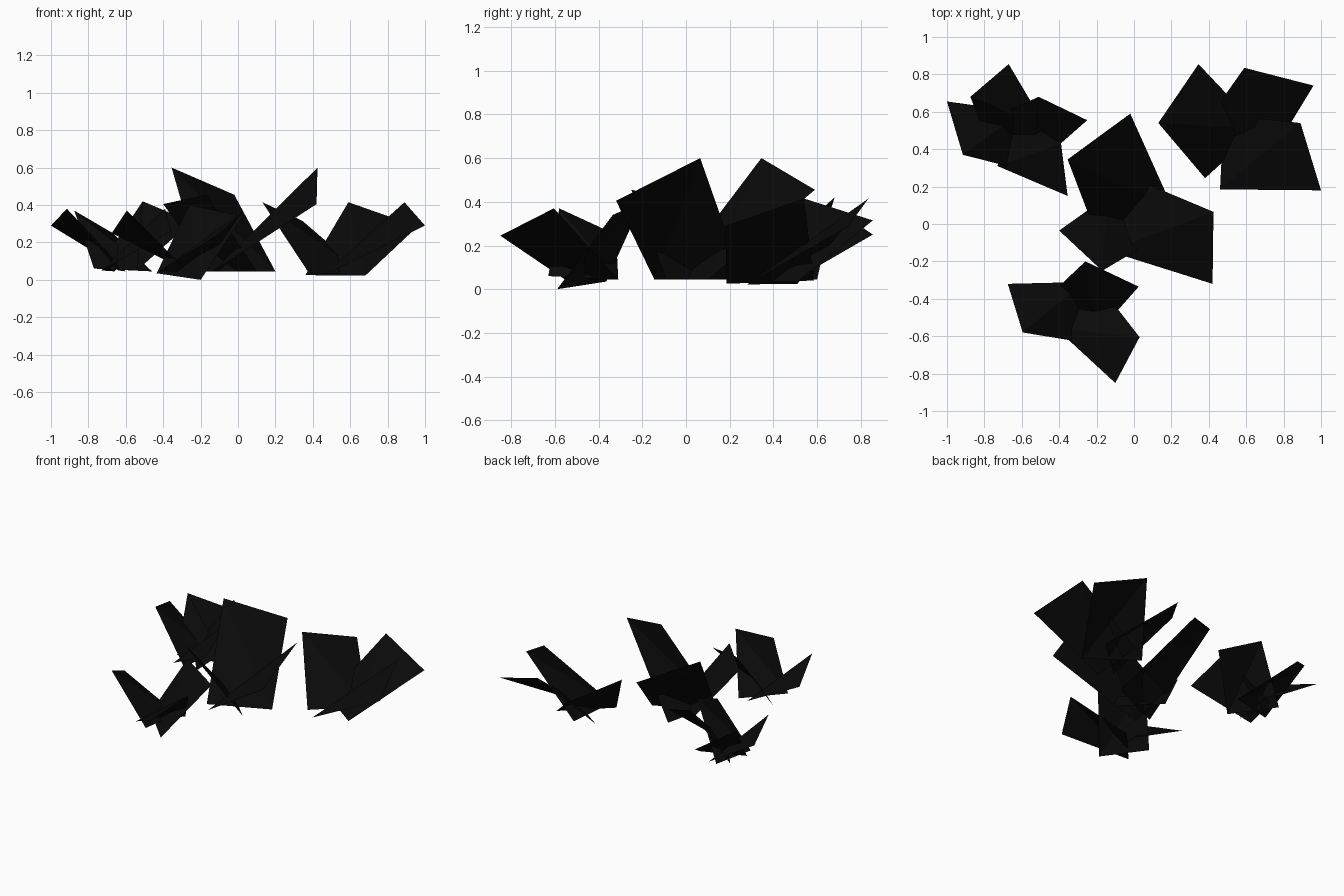
import bpy

# One near-black leaf colour
mat = bpy.data.materials.new("leaf black")
mat.diffuse_color = (0.003, 0.003, 0.003, 1)


def leaf(name, low_tip, high_tip, high_base, low_base):
    """A four-cornered leaf card with one fold from its high tip to its low base."""
    me = bpy.data.meshes.new(name)
    me.from_pydata([low_tip, high_tip, high_base, low_base], [],
                   [(0, 1, 3), (1, 2, 3)])
    me.materials.append(mat)
    ob = bpy.data.objects.new(name, me)
    bpy.context.collection.objects.link(ob)


def plant(name, leaves):
    for i, corners in enumerate(leaves, 1):
        leaf(f"{name}_leaf_{i}", *corners)


# Back right plant
plant("back_right_plant", [
    ((1.0, .18, .29), (.89, .54, .415), (.48, .585, .04), (.46, .185, .025)),
    ((.96, .74, .285), (.59, .835, .415), (.36, .51, .025), (.68, .28, .022)),
    ((.345, .855, .315), (.13, .54, .415), (.38, .245, .035), (.67, .51, .035)),
])

# Tall middle plant
plant("middle_plant", [
    ((.42, -.32, .405), (.425, .065, .6), (-.04, .26, .045), (-.135, -.145, .045)),
    ((-.02, .59, .455), (-.355, .345, .6), (-.195, -.075, .045), (.2, .1, .045)),
    ((-.4, -.035, .405), (-.17, -.25, .455), (.1, -.09, .045), (-.14, .15, .045)),
])

# Back left plant, four leaves
plant("back_left_plant", [
    ((-1.0, .655, .29), (-.915, .37, .38), (-.64, .3, .05), (-.6, .6, .045)),
    ((-.67, .855, .25), (-.875, .68, .37), (-.77, .41, .06), (-.46, .5, .045)),
    ((-.25, .555, .31), (-.51, .68, .42), (-.75, .57, .06), (-.54, .3, .05)),
    ((-.355, .15, .26), (-.39, .43, .38), (-.66, .6, .045), (-.73, .31, .05)),
])

# Front plant
plant("front_plant", [
    ((-.675, -.32, .25), (-.595, -.58, .37), (-.29, -.63, .06), (-.27, -.31, .045)),
    ((-.1, -.85, .245), (.03, -.605, .37), (-.2, -.31, .045), (-.42, -.555, .045)),
    ((.025, -.335, .34), (-.26, -.2, .4), (-.435, -.365, .035), (-.2, -.59, .0)),
])
